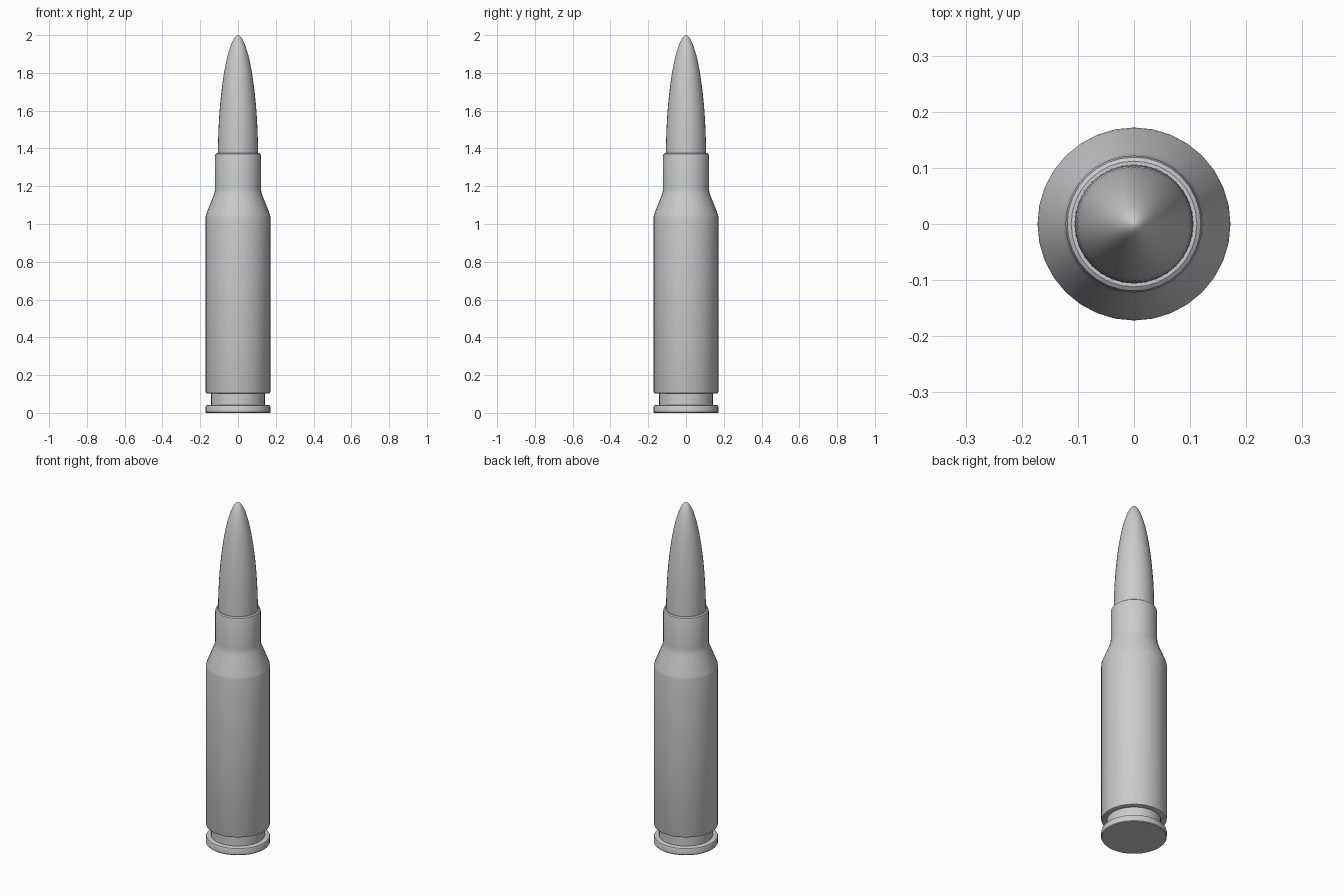
import bpy, bmesh, math

if "Cube" in bpy.data.objects:
    bpy.data.objects.remove(bpy.data.objects["Cube"])

SIDES = 32


def lathe(name, profile):
    """Revolve (radius, height) points around z; radius 0 closes at a pole."""
    bm = bmesh.new()
    rings = []
    for r, z in profile:
        if r == 0:
            rings.append([bm.verts.new((0, 0, z))] * SIDES)
        else:
            rings.append([bm.verts.new((r * math.cos(2 * math.pi * i / SIDES),
                                        r * math.sin(2 * math.pi * i / SIDES), z))
                          for i in range(SIDES)])
    for a, b in zip(rings, rings[1:]):
        for i in range(SIDES):
            j = (i + 1) % SIDES
            bm.faces.new(dict.fromkeys((a[i], a[j], b[j], b[i])))
    bmesh.ops.recalc_face_normals(bm, faces=bm.faces)
    mesh = bpy.data.meshes.new(name)
    bm.to_mesh(mesh)
    bm.free()
    obj = bpy.data.objects.new(name, mesh)
    bpy.context.collection.objects.link(obj)
    bpy.context.view_layer.objects.active = obj
    obj.select_set(True)
    bpy.ops.object.shade_smooth_by_angle(angle=math.radians(35))
    obj.select_set(False)
    return obj


# Case: flat base, rim, extractor groove, body, shoulder, neck and rounded mouth
lathe("case", [
    (0, 0), (0.169, 0), (0.172, 0.004), (0.172, 0.032), (0.169, 0.039), (0.161, 0.042),
    (0.143, 0.042), (0.143, 0.102),
    (0.161, 0.102), (0.169, 0.105), (0.172, 0.113),
    (0.172, 1.035), (0.170, 1.048), (0.127, 1.157), (0.123, 1.175),
    (0.122, 1.19), (0.122, 1.36), (0.119, 1.37), (0.112, 1.375), (0.100, 1.375),
])

# Tip: straight seated shank, then a curved taper to a rounded point
base, top, radius, steps = 1.375, 2.0, 0.106, 18
tip = [(0, 1.25), (radius, 1.25)]
for k in range(steps):
    t = math.sin(math.pi / 2 * k / steps)
    tip.append((radius * (1 - t ** 1.9) ** 0.55, base + (top - base) * t))
tip.append((0, top))
lathe("pointed_tip", tip)
